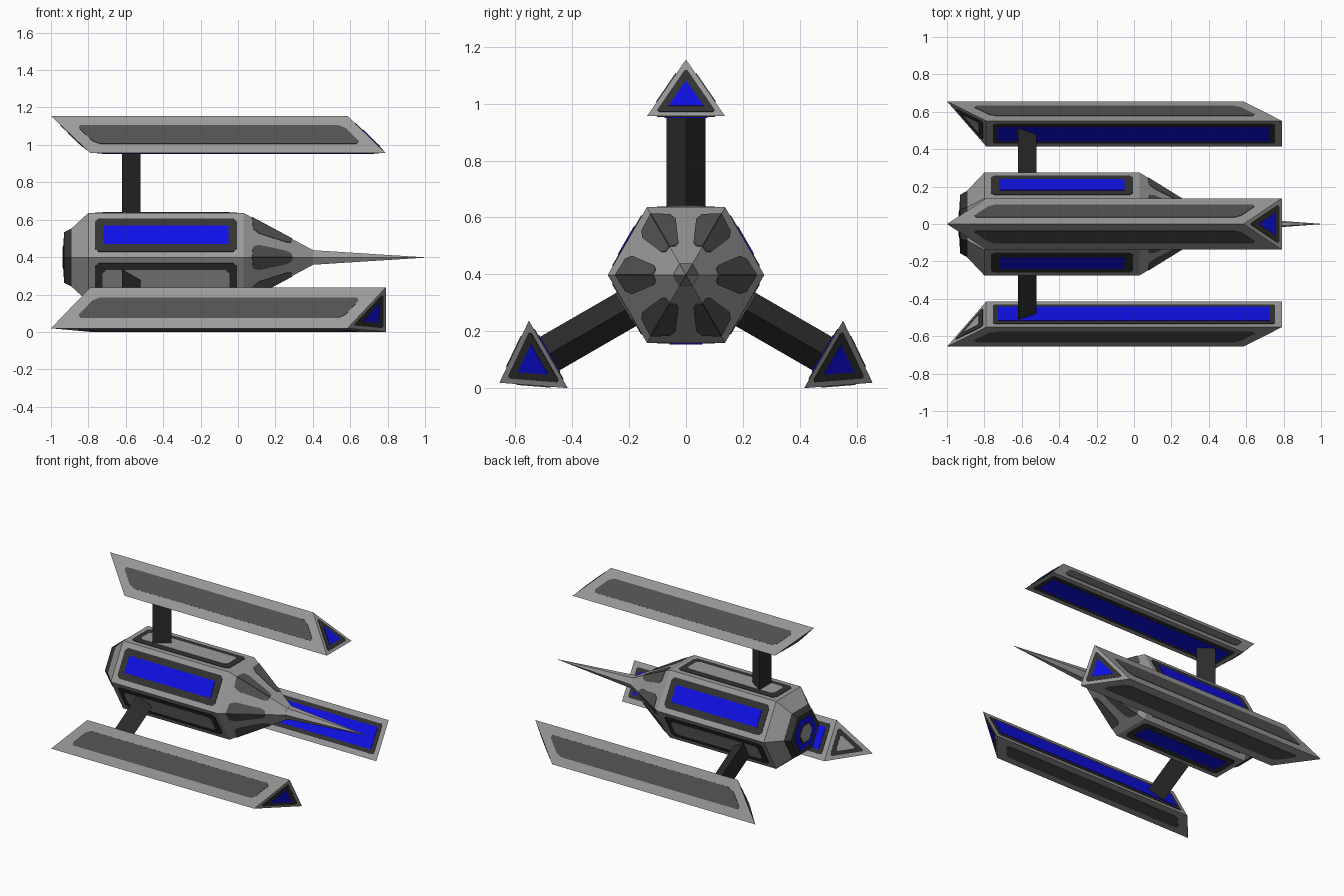
import bpy, bmesh
from math import sin, cos, radians
from mathutils import Vector

if "Cube" in bpy.data.objects:
    bpy.data.objects.remove(bpy.data.objects["Cube"])

AXIS_Z = 0.398


def material(name, r, g, b):
    m = bpy.data.materials.new(name)
    m.diffuse_color = (r, g, b, 1)
    m.use_nodes = True
    m.node_tree.nodes["Principled BSDF"].inputs["Base Color"].default_value = m.diffuse_color
    return m


LIGHT = material("light grey hull", 0.33, 0.33, 0.33)
PANEL = material("panel grey", 0.085, 0.085, 0.085)
DARK = material("dark frame", 0.033, 0.033, 0.033)
STRUT = material("strut charcoal", 0.025, 0.025, 0.025)
BLUE = material("glowing blue", 0.005, 0.005, 0.8)


def at(x, side, out, deg):
    """Point in the frame of an arm pointing at angle deg around the hull axis."""
    a = radians(deg)
    return Vector((x, out * cos(a) - side * sin(a), AXIS_Z + out * sin(a) + side * cos(a)))


def add(name, verts, faces, mat):
    bm = bmesh.new()
    vs = [bm.verts.new(v) for v in verts]
    for f in faces:
        bm.faces.new([vs[i] for i in f])
    bmesh.ops.recalc_face_normals(bm, faces=bm.faces)
    me = bpy.data.meshes.new(name)
    bm.to_mesh(me)
    bm.free()
    me.materials.append(mat)
    ob = bpy.data.objects.new(name, me)
    bpy.context.collection.objects.link(ob)
    return ob


def loft(name, rings, mat):
    """Closed solid through equal-sized rings of points."""
    n = len(rings[0])
    faces = [tuple(range(n)), tuple(range((len(rings) - 1) * n, len(rings) * n))]
    for k in range(len(rings) - 1):
        for i in range(n):
            j = (i + 1) % n
            faces.append((k * n + i, k * n + j, (k + 1) * n + j, (k + 1) * n + i))
    return add(name, [p for r in rings for p in r], faces, mat)


def plate(name, corners, centre, inset, chamfer, height, mat):
    """Thin plate on a flat face: inset its outline, cut the corners, raise it."""
    n = len(corners)
    if inset:
        pts = []
        for i, p in enumerate(corners):
            u = (corners[i - 1] - p).normalized()
            v = (corners[(i + 1) % n] - p).normalized()
            pts.append(p + (u + v) * inset / u.cross(v).length)
        corners = pts
    if chamfer:
        pts = []
        for i, p in enumerate(corners):
            for q in (corners[i - 1], corners[(i + 1) % n]):
                pts.append(p + (q - p).normalized() * chamfer)
        corners = pts
    normal = (corners[1] - corners[0]).cross(corners[2] - corners[1]).normalized()
    if normal.dot(corners[0] - centre) < 0:
        normal = -normal
    return loft(name, [corners, [p + normal * height for p in corners]], mat)


def hex_pt(x, r, k):
    return at(x, 0, r, 60 * k)


def hex_ring(x, r):
    return [hex_pt(x, r, k) for k in range(6)]


# Hexagonal hull, engine collar and spike
R, BACK, FRONT = 0.275, -0.80, 0.03
TIP_X, TIP_R = 0.40, 0.046
loft("hull", [hex_ring(-0.89, 0.18), hex_ring(BACK, R), hex_ring(FRONT, R),
              hex_ring(TIP_X, TIP_R)], LIGHT)
loft("engine_collar", [hex_ring(-0.93, 0.156), hex_ring(-0.89, 0.179)], DARK)
loft("nose_spike", [hex_ring(TIP_X, 0.045), hex_ring(1.0, 0.001)], LIGHT)

# Engine end: blue ring around a grey core
hull_mid = Vector((-0.4, 0, AXIS_Z))
for name, inset, h, mat in (("engine_glow", 0.03, 0.003, BLUE),
                            ("engine_core_rim", 0.07, 0.006, DARK),
                            ("engine_core", 0.08, 0.009, LIGHT)):
    plate(name, hex_ring(-0.93, 0.156), hull_mid, inset, 0, h, mat)

# Hull side panels: blue windows alternate with strut mounts
for k in range(6):
    face = [hex_pt(BACK, R, k), hex_pt(FRONT, R, k), hex_pt(FRONT, R, k + 1), hex_pt(BACK, R, k + 1)]
    plate(f"hull_frame_{k}", face, hull_mid, 0.035, 0.02, 0.003, DARK)
    if k % 2:
        plate(f"mount_panel_{k}", face, hull_mid, 0.075, 0.02, 0.006, LIGHT)
    else:
        plate(f"hull_window_{k}", face, hull_mid, 0.08, 0, 0.006, BLUE)


# Nose panels folded over each ridge of the cone
def nose_pt(x, t, k, d):
    r = R + (TIP_R - R) * (x - FRONT) / (TIP_X - FRONT)
    return hex_pt(x, r, k).lerp(hex_pt(x, r, k + d), t)


for k in range(6):
    for d in (-1, 1):
        outline = [nose_pt(x, t, k, d) for x, t in
                   ((0.075, 0), (0.08, 0.27), (0.11, 0.34), (0.26, 0.30), (0.285, 0.2), (0.29, 0))]
        plate(f"nose_panel_{k}_{'a' if d < 0 else 'b'}", outline, hull_mid, 0, 0, 0.003, PANEL)

# Three arms: triangular strut carrying a slanted triangular pod
IN, OUT, HW = 0.558, 0.757, 0.137
for n, deg in enumerate((90, 210, 330)):
    section = ((-0.62, -0.068), (-0.62, 0.068), (-0.52, 0))
    loft(f"strut_{n}", [[at(x, s, r, deg) for x, s in section] for r in (0.235, IN + 0.005)], STRUT)

    rear = [at(-0.79, -HW, IN, deg), at(-0.79, HW, IN, deg), at(-1.0, 0, OUT, deg)]
    nose = [at(0.79, -HW, IN, deg), at(0.79, HW, IN, deg), at(0.585, 0, OUT, deg)]
    loft(f"pod_{n}", [rear, nose], LIGHT)
    mid = sum(rear + nose, Vector()) / 6

    # Pod panels: two grey flanks, blue inner strip, blue nose, grey tail
    for i in (0, 1):
        flank = [rear[i], nose[i], nose[2], rear[2]]
        plate(f"pod_flank_panel_{n}_{i}", flank, mid, 0.06, 0.025, 0.003, PANEL)
    base = [rear[0], nose[0], nose[1], rear[1]]
    plate(f"pod_strip_frame_{n}", base, mid, 0.035, 0.01, 0.003, DARK)
    plate(f"pod_strip_light_{n}", base, mid, 0.062, 0, 0.006, BLUE)
    plate(f"pod_nose_frame_{n}", nose, mid, 0.02, 0.012, 0.003, DARK)
    plate(f"pod_nose_light_{n}", nose, mid, 0.048, 0, 0.006, BLUE)
    plate(f"pod_tail_frame_{n}", rear, mid, 0.025, 0.012, 0.003, DARK)
    plate(f"pod_tail_panel_{n}", rear, mid, 0.052, 0.01, 0.006, LIGHT)
